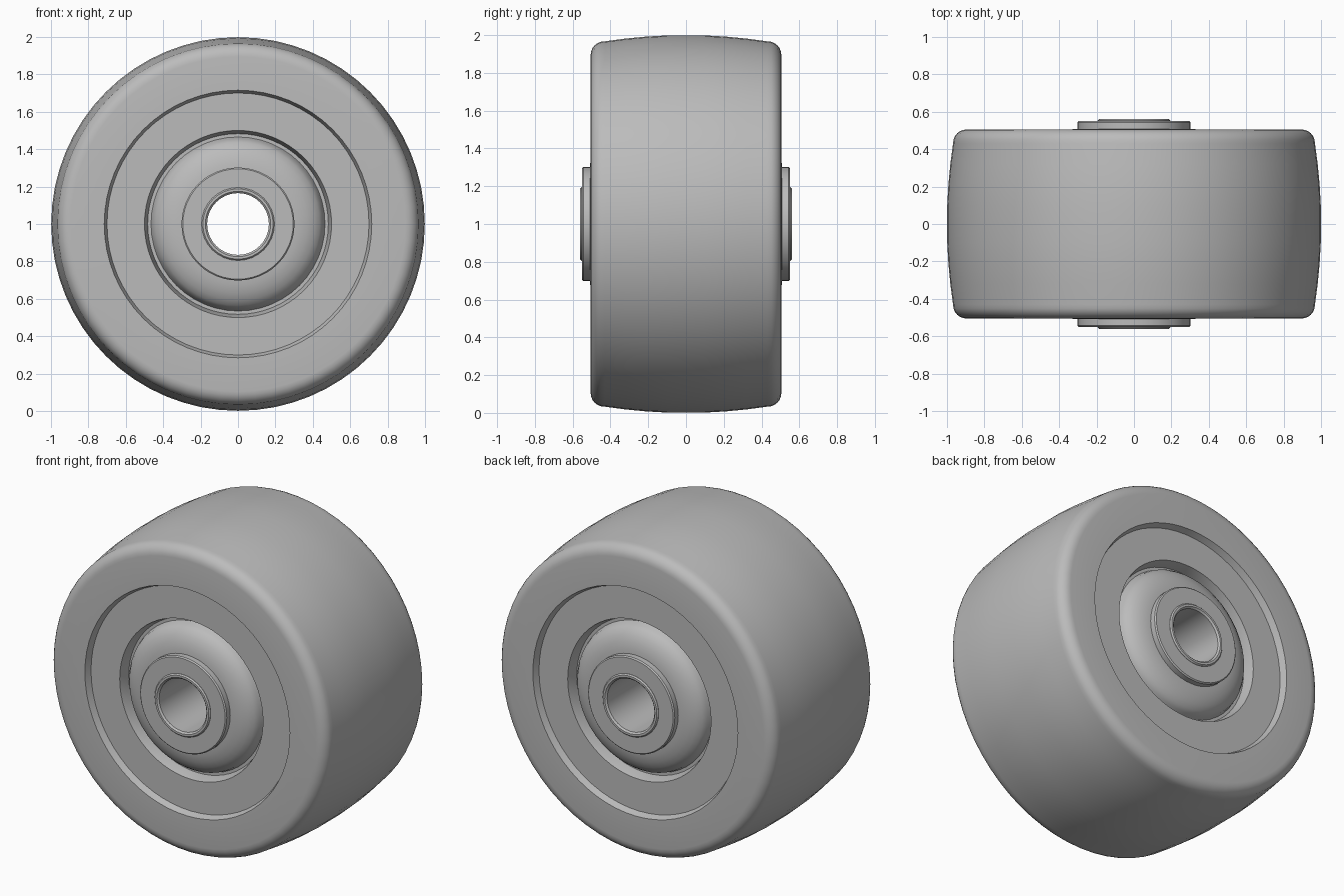
import bpy, bmesh
from math import sin, cos, pi, radians

old = bpy.data.objects.get("Cube")
if old:
    bpy.data.objects.remove(old, do_unlink=True)

grey = bpy.data.materials.new("plain grey")
grey.use_nodes = True
COLOUR = (0.5, 0.5, 0.5, 1)
grey.diffuse_color = COLOUR
grey.node_tree.nodes["Principled BSDF"].inputs["Base Color"].default_value = COLOUR


def lathe(name, half, segments):
    """Revolve a closed ring profile of (radius, axial) points, mirrored about the middle."""
    profile = half + [(r, -a) for r, a in reversed(half)]
    bm = bmesh.new()
    rings = []
    for i in range(segments):
        t = 2 * pi * i / segments
        rings.append([bm.verts.new((r * cos(t), a, 1 + r * sin(t))) for r, a in profile])
    n = len(profile)
    for i in range(segments):
        p, q = rings[i], rings[(i + 1) % segments]
        for j in range(n):
            k = (j + 1) % n
            bm.faces.new((p[j], p[k], q[k], q[j]))
    bmesh.ops.recalc_face_normals(bm, faces=bm.faces)
    mesh = bpy.data.meshes.new(name)
    bm.to_mesh(mesh)
    bm.free()
    mesh.materials.append(grey)
    obj = bpy.data.objects.new(name, mesh)
    bpy.context.collection.objects.link(obj)
    bpy.ops.object.select_all(action='DESELECT')
    obj.select_set(True)
    bpy.context.view_layer.objects.active = obj
    bpy.ops.object.shade_smooth_by_angle(angle=radians(30))
    return obj


# Tyre and wheel body: recessed face, rounded shoulder, crowned tread
shoulder = [(0.895 + 0.072 * sin(t * pi / 12), 0.433 + 0.072 * cos(t * pi / 12)) for t in range(6)]
crown = [(1 - 0.033 * (a / 0.43) ** 2, a) for a in (0.43, 0.32, 0.21, 0.1)]
lathe("wheel_body", [(0.48, 0.39), (0.50, 0.465), (0.70, 0.465), (0.715, 0.505)]
      + shoulder + crown, 64)

# Domed bearing shield
dome = [(0.28 + 0.18 * sin(t * pi / 12), 0.41 + 0.10 * cos(t * pi / 12)) for t in range(7)]
lathe("bearing_shield", [(0.25, 0.51)] + dome + [(0.465, 0.40), (0.485, 0.40)], 48)

# Hub collar
lathe("hub_collar", [(0.185, 0.55), (0.295, 0.55), (0.302, 0.543), (0.302, 0.45)], 48)

# Axle sleeve with an open bore
lathe("axle_sleeve", [(0.165, 0.55), (0.175, 0.56), (0.188, 0.56), (0.195, 0.552)], 32)
